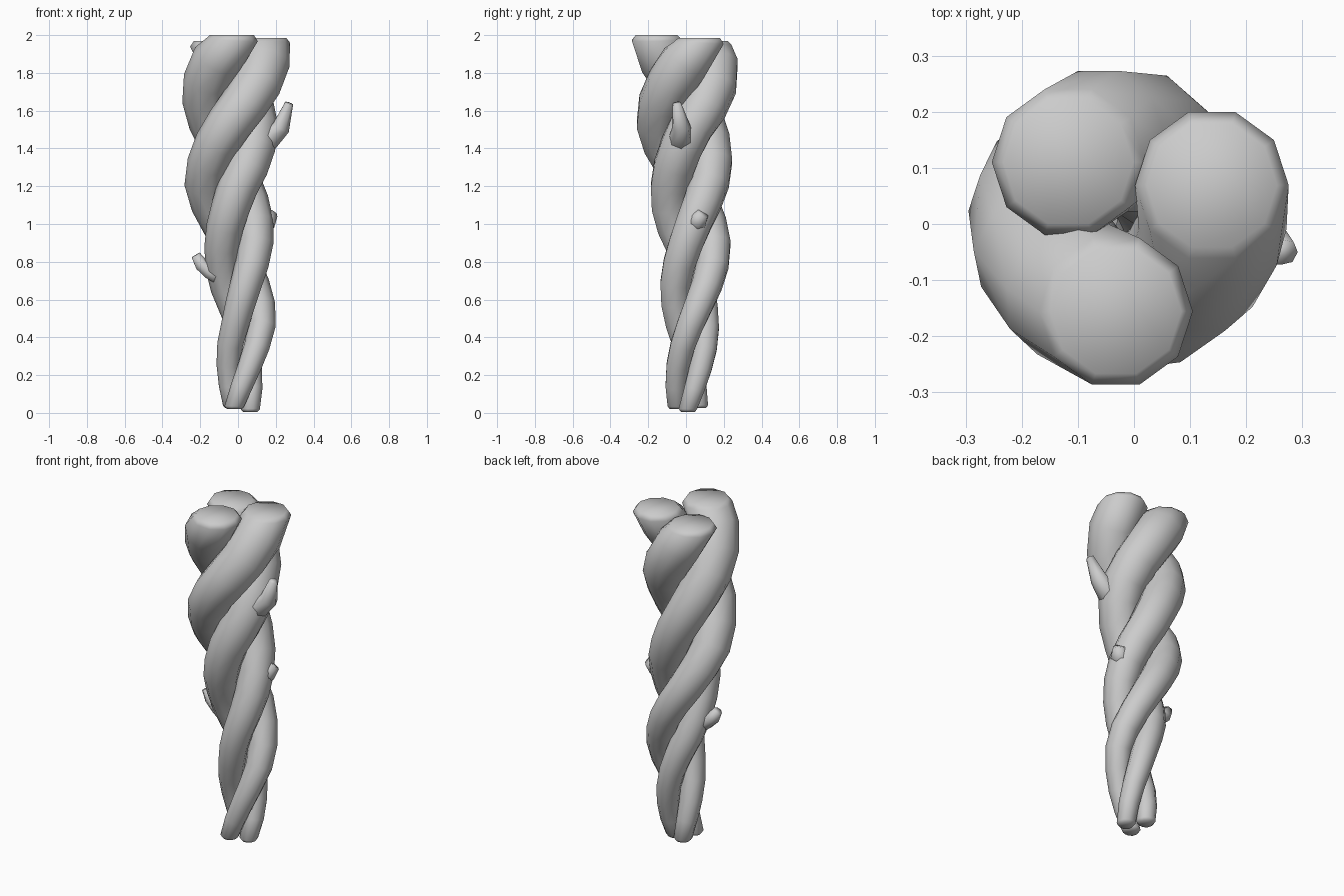
import bpy, bmesh, math
from mathutils import Vector

if "Cube" in bpy.data.objects:
    bpy.data.objects.remove(bpy.data.objects["Cube"])


def tube(name, pts, radii, sides, upright=()):
    """Closed tube swept along points; rings listed in upright stay level."""
    bm = bmesh.new()
    rings = []
    last = len(pts) - 1
    for i, (p, r) in enumerate(zip(pts, radii)):
        n = (pts[min(i + 1, last)] - pts[max(i - 1, 0)]).normalized()
        if i in upright:
            n = (n * 0.12 + Vector((0, 0, 1))).normalized()
        u = Vector((0, 1, 0)).cross(n).normalized()
        v = n.cross(u)
        rings.append([bm.verts.new(p + r * (math.cos(a) * u + math.sin(a) * v))
                      for a in (2 * math.pi * k / sides for k in range(sides))])
    for a, b in zip(rings, rings[1:]):
        for k in range(sides):
            j = (k + 1) % sides
            bm.faces.new((a[k], a[j], b[j], b[k]))
    bm.faces.new(rings[0][::-1])
    bm.faces.new(rings[-1])
    for f in bm.faces:
        f.smooth = True
    me = bpy.data.meshes.new(name)
    bm.to_mesh(me)
    bm.free()
    ob = bpy.data.objects.new(name, me)
    bpy.context.collection.objects.link(ob)


def lerp(z, keys):
    for (z0, a), (z1, b) in zip(keys, keys[1:]):
        if z <= z1:
            return a + (b - a) * (z - z0) / (z1 - z0)
    return keys[-1][1]


# Gentle sway of the whole trunk
SWAY_X = [(0, 0.0), (0.5, 0.045), (0.85, 0.005), (1.2, -0.055), (1.45, -0.045), (1.7, -0.025), (2, 0.0)]
SWAY_Y = [(0, 0.01), (0.5, 0.027), (0.85, 0.047), (1.2, 0.025), (1.5, -0.01), (1.75, 0.002), (2, 0.0)]
THICK = [(0, 0.05), (0.5, 0.075), (1.2, 0.108), (1.8, 0.132), (2, 0.138)]

# Three twisted, tapering strands: start angle, bottom and top height
for i, (start, z0, z1) in enumerate([(-120, 0.02, 1.985), (-6, 0.005, 1.97), (109, 0.025, 2.0)]):
    pts, radii = [], []
    rings = 19
    for k in range(rings):
        z = z0 + 0.015 + (z1 - z0 - 0.04) * k / (rings - 1)
        a = math.radians(start + 252 * z + max(0, z - 1.5) * 26)
        R = 0.062 + 0.049 * z
        pts.append(Vector((lerp(z, SWAY_X) + R * math.cos(a),
                           lerp(z, SWAY_Y) + R * math.sin(a), z)))
        radii.append(lerp(z, THICK))
    # rounded rims at the cut ends
    pts = [pts[0] - Vector((0, 0, 0.015))] + pts + [pts[-1] + Vector((0, 0, 0.025))]
    radii = [radii[0] * 0.75] + radii + [radii[-1] * 0.85]
    n = len(pts)
    tube(f"trunk_strand_{i + 1}", pts, radii, 10, (0, 1, n - 2, n - 1))

# Cut-off twigs
twigs = {
    "twig_upper": ([(0.09, -0.03, 1.43), (0.165, -0.025, 1.455), (0.225, -0.025, 1.51), (0.27, -0.05, 1.64)],
                   [0.07, 0.065, 0.05, 0.023]),
    "twig_middle": ([(0.10, 0.05, 0.99), (0.16, 0.065, 1.02), (0.18, 0.09, 1.055)],
                    [0.055, 0.05, 0.033]),
    "twig_lower": ([(-0.09, 0.01, 0.72), (-0.15, 0.02, 0.75), (-0.195, 0.022, 0.785), (-0.225, 0.02, 0.835)],
                   [0.05, 0.045, 0.038, 0.026]),
}
for name, (path, radii) in twigs.items():
    tube(name, [Vector(p) for p in path], radii, 7)
